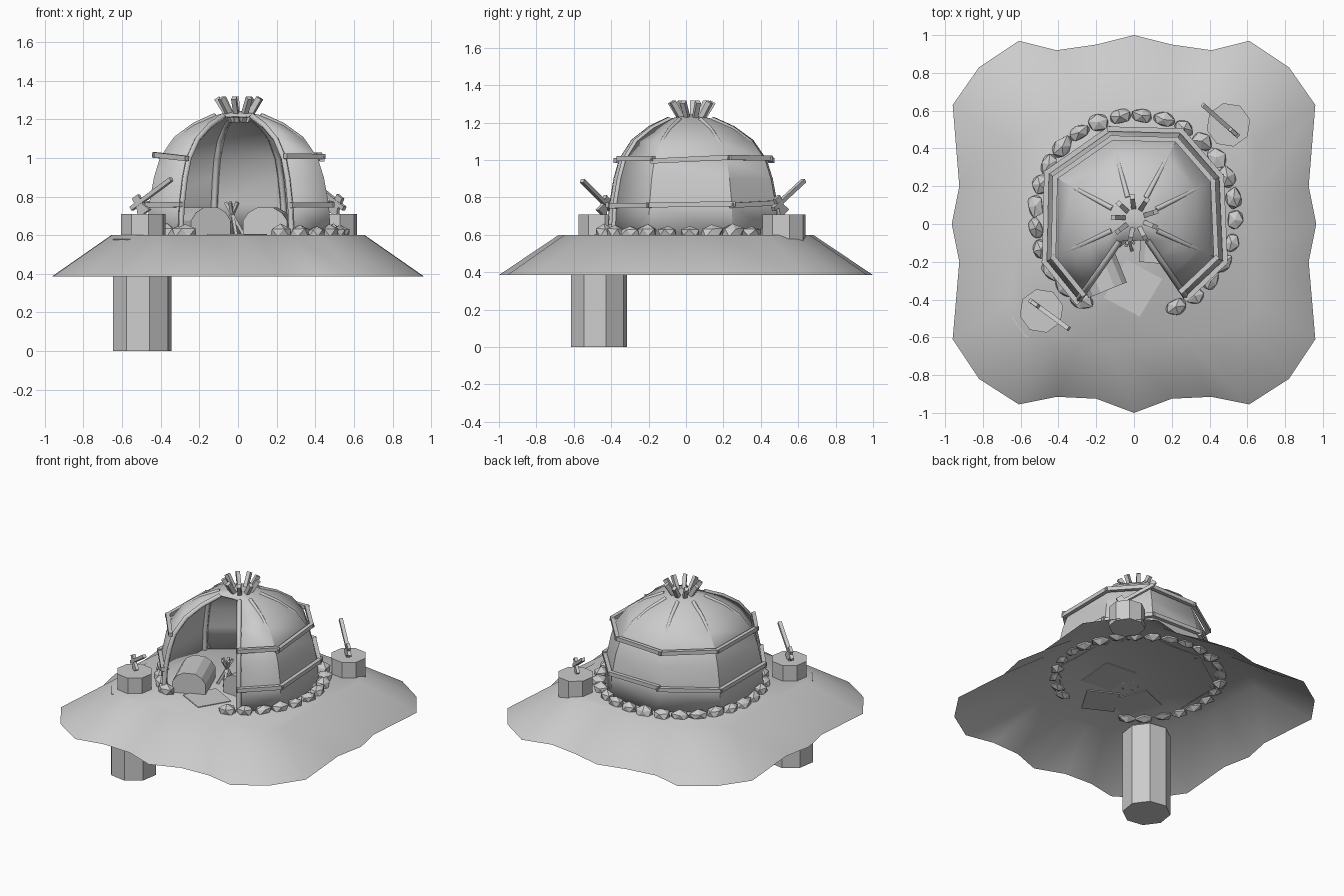
import bpy, bmesh, math, random
from mathutils import Vector, Matrix

if "Cube" in bpy.data.objects:
    bpy.data.objects.remove(bpy.data.objects["Cube"])

random.seed(4)


def make(name, verts, faces, smooth=None):
    me = bpy.data.meshes.new(name)
    me.from_pydata([tuple(v) for v in verts], [], faces)
    bm = bmesh.new()
    bm.from_mesh(me)
    bmesh.ops.recalc_face_normals(bm, faces=bm.faces)
    bm.to_mesh(me)
    bm.free()
    ob = bpy.data.objects.new(name, me)
    bpy.context.collection.objects.link(ob)
    if smooth:
        bpy.ops.object.select_all(action='DESELECT')
        ob.select_set(True)
        bpy.context.view_layer.objects.active = ob
        bpy.ops.object.shade_smooth_by_angle(angle=math.radians(smooth))
    return ob


def prism(name, bottom, top):
    n = len(bottom)
    faces = [(i, (i + 1) % n, n + (i + 1) % n, n + i) for i in range(n)]
    return make(name, bottom + top, faces + [tuple(range(n)), tuple(range(n, 2 * n))])


def post(name, x, y, r, z0, z1, n=8):
    ring = [(x + r * math.cos((i + .3) * math.tau / n), y + r * math.sin((i + .3) * math.tau / n)) for i in range(n)]
    return prism(name, [(a, b, z0) for a, b in ring], [(a, b, z1) for a, b in ring])


def beam(name, a, b, w, h, up=(0, 0, 1)):
    a, b = Vector(a), Vector(b)
    side = (b - a).cross(Vector(up)).normalized()
    top = side.cross(b - a).normalized()
    sec = [side * (w / 2 * s) + top * (h / 2 * t) for s, t in ((-1, -1), (1, -1), (1, 1), (-1, 1))]
    return prism(name, [a + s for s in sec], [b + s for s in sec])


# Ground mound: flat top with a wavy sloping skirt
half = [(0, 1), (.2, .95), (.41, .92), (.61, .97), (.82, .83), (.96, .63), (.925, .2), (.965, 0),
        (.925, -.2), (.96, -.61), (.82, -.82), (.61, -.955), (.41, -.915), (.2, -.925), (0, -1)]
rim = half + [(-x, y) for x, y in half[-2:0:-1]]
n = len(rim)
make("ground_mound",
     [(x, y, .385) for x, y in rim] + [(x * .68, y * .68, .6) for x, y in rim],
     [(i, (i + 1) % n, n + (i + 1) % n, n + i) for i in range(n)] + [tuple(range(n, 2 * n))], 50)

# Support post under the mound, and the two chopping stumps
post("support_post", -.495, -.465, .155, 0, .58)
post("front_stump", -.49, -.46, .118, .57, .71)
post("back_stump", .50, .525, .118, .57, .71)

# Hut covering: faceted dome with one open front segment
base = [(-.30, -.41), (-.47, -.20), (-.46, .27), (-.13, .50), (.25, .49), (.46, .25), (.48, -.20), (.28, -.39)]
levels = [(.6, 1), (.76, .98), (.9, .925), (1.0, .86), (1.1, .71), (1.17, .5), (1.22, .26)]
AX, AY = 0, .02


def on_dome(k, f, z):
    x, y = base[k]
    return Vector((AX + (x - AX) * f, AY + (y - AY) * f, z))


verts, faces = [], []
for z, f in levels:
    verts += [on_dome(k, f, z) for k in range(8)]
verts.append((AX, AY, 1.245))
for r in range(len(levels) - 1):
    for k in range(7):
        faces.append((r * 8 + k, r * 8 + k + 1, r * 8 + k + 9, r * 8 + k + 8))
last = (len(levels) - 1) * 8
faces += [(last + k, last + (k + 1) % 8, len(verts) - 1) for k in range(8)]
dome = make("hut_cover", verts, faces, 35)
mod = dome.modifiers.new("thickness", 'SOLIDIFY')
mod.thickness = .01

# Curved inner poles at every corner of the dome
for k in range(8):
    cu = bpy.data.curves.new("hut_pole", 'CURVE')
    cu.dimensions = '3D'
    cu.bevel_depth = .018
    cu.bevel_resolution = 0
    cu.use_fill_caps = True
    sp = cu.splines.new('POLY')
    sp.points.add(len(levels) - 1)
    for p, (z, f) in zip(sp.points, levels):
        inset = .99 if k in (0, 7) else .96
        p.co = (*on_dome(k, f * inset, z - .005), 1)
    bpy.context.collection.objects.link(bpy.data.objects.new("hut_pole", cu))

# Horizontal binding rails in two tiers
for z, f in ((.765, .99), (1.005, .89)):
    for k in range(7):
        a, b = on_dome(k, f, z), on_dome(k + 1, f, z)
        a.z += random.uniform(-.012, .012)
        b.z += random.uniform(-.012, .012)
        d = (b - a).normalized() * .015
        out = Vector((-d.y, d.x, 0)).normalized() * .008
        beam("binding_rail", a - d + out, b + d + out, .026, .027)

# Crown of pole ends at the apex
for i in range(9):
    t = i * math.tau / 9 + .3
    c, s = math.cos(t), math.sin(t)
    beam("pole_tip", (.005 + .04 * c, .03 + .04 * s, 1.19), (.005 + .115 * c, .03 + .115 * s, 1.31),
         .03, .025, (-s, c, 0))

# Ring of foundation stones, leaving the doorway clear
count = 25
for i in range(count):
    t = math.radians(-66 + 304 * i / (count - 1))
    bm = bmesh.new()
    bmesh.ops.create_icosphere(bm, subdivisions=1, radius=1)
    for v in bm.verts:
        v.co *= random.uniform(.85, 1.12)
    size = Vector((random.uniform(.042, .052), random.uniform(.058, .07), random.uniform(.036, .05)))
    loc = (.005 + .53 * math.cos(t), .045 + .53 * math.sin(t), .612)
    bm.transform(Matrix.Translation(loc) @ Matrix.Rotation(t + random.uniform(-.3, .3), 4, 'Z')
                 @ Matrix.Diagonal((*size, 1)))
    me = bpy.data.meshes.new("foundation_stone")
    bm.to_mesh(me)
    bm.free()
    bpy.context.collection.objects.link(bpy.data.objects.new("foundation_stone", me))


# Two arched chests inside the hut
def chest(name, x, y, turn, w, length):
    arch = [(-.5, 0), (-.5, .08), (-.38, .12), (-.18, .147), (.18, .147), (.38, .12), (.5, .08), (.5, 0)]
    m = Matrix.Translation((x, y, .596)) @ Matrix.Rotation(math.radians(turn), 4, 'Z')
    prism(name, [m @ Vector((a * w, 0, h)) for a, h in arch],
          [m @ Vector((a * w, length, h)) for a, h in arch])


chest("left_chest", -.14, -.35, 22, .22, .28)
chest("right_chest", .14, -.21, -5, .23, .28)

# Floor mat in the doorway
mat = [(-.16, -.39), (.03, -.49), (.15, -.29), (-.04, -.19)]
prism("floor_mat", [(x, y, .594) for x, y in mat], [(x, y, .605) for x, y in mat])

# Small campfire of crossed sticks
for i in range(5):
    t = i * math.tau / 5
    c, s = math.cos(t), math.sin(t)
    beam("fire_stick", (-.03 + .06 * c, -.08 + .06 * s, .6), (-.03 - .035 * c, -.08 - .035 * s, .77), .016, .016, (-s, c, 0))

# Axes stuck in the stumps
for low, high in (((-.55, -.405, .738), (-.345, -.555, .89)), ((.55, .466, .738), (.365, .63, .89))):
    low, high = Vector(low), Vector(high)
    beam("axe_handle", low, high, .024, .022)
    d = (high - low).normalized()
    side = d.cross(Vector((0, 0, 1))).normalized()
    perp = side.cross(d).normalized()
    c = low + d * .055
    outline = [(-.022, .04), (.022, .04), (.022, -.02), (.045, -.065), (-.04, -.065), (-.022, -.02)]
    plate = [c + d * a + perp * b for a, b in outline]
    prism("axe_head", [p - side * .01 for p in plate], [p + side * .01 for p in plate])
